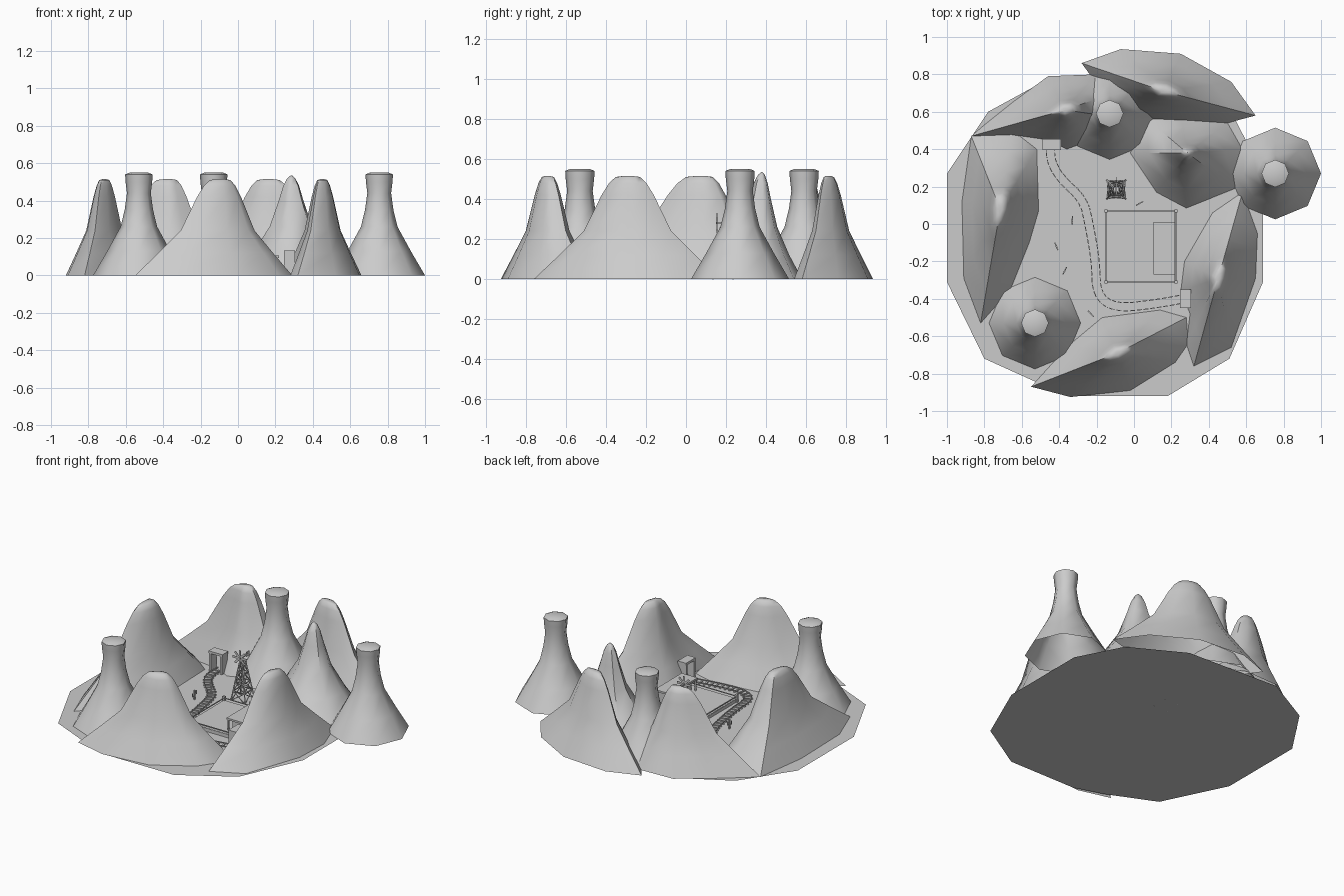
import bpy, bmesh, math
from mathutils import Vector, Matrix

cube = bpy.data.objects.get("Cube")
if cube:
    bpy.data.objects.remove(cube, do_unlink=True)

stone = bpy.data.materials.new("plain_grey")
stone.use_nodes = True
GREY = (0.6, 0.6, 0.6, 1)
stone.diffuse_color = GREY
stone.node_tree.nodes["Principled BSDF"].inputs["Base Color"].default_value = GREY


def finish(name, bm, smooth=None):
    """Turn a bmesh into a named object, optionally smooth below an angle."""
    mesh = bpy.data.meshes.new(name)
    bm.to_mesh(mesh)
    bm.free()
    mesh.materials.append(stone)
    if smooth:
        for poly in mesh.polygons:
            poly.use_smooth = True
        mesh.set_sharp_from_angle(angle=math.radians(smooth))
    obj = bpy.data.objects.new(name, mesh)
    bpy.context.scene.collection.objects.link(obj)
    return obj


def add_box(bm, centre, size, turn=0.0):
    matrix = (Matrix.Translation(centre) @ Matrix.Rotation(turn, 4, "Z")
              @ Matrix.Diagonal((*size, 1)))
    bmesh.ops.create_cube(bm, size=1, matrix=matrix)


def add_bar(bm, start, end, width):
    """Square bar between two points."""
    a, b = Vector(start), Vector(end)
    direction = b - a
    matrix = (Matrix.Translation((a + b) / 2)
              @ direction.to_track_quat("Z", "Y").to_matrix().to_4x4()
              @ Matrix.Diagonal((width, width, direction.length, 1)))
    bmesh.ops.create_cube(bm, size=1, matrix=matrix)


def loft(name, outline, centre, levels):
    """Open-bottomed rock: the outline shrinks toward the centre level by level."""
    bm = bmesh.new()
    c = Vector(centre)
    rings = []
    for z, scale in levels:
        ring = []
        for point in outline:
            p = c.lerp(Vector(point), scale)
            ring.append(bm.verts.new((p.x, p.y, z)))
        rings.append(ring)
    count = len(outline)
    for low, high in zip(rings, rings[1:]):
        for i in range(count):
            j = (i + 1) % count
            bm.faces.new((low[i], low[j], high[j], high[i]))
    bm.faces.new(rings[-1])
    bmesh.ops.recalc_face_normals(bm, faces=bm.faces)
    if bm.faces[:][-1].normal.z < 0:
        bmesh.ops.reverse_faces(bm, faces=bm.faces)
    return finish(name, bm, 50)


# Desert floor
bm = bmesh.new()
floor = [(-1, -.31), (-.8, -.72), (-.49, -.86), (-.3, -.92), (.18, -.92), (.51, -.72),
         (.69, -.31), (.69, .27), (.54, .56), (.2, .75), (-.45, .78), (-.78, .6), (-1, .27)]
bm.faces.new([bm.verts.new((x, y, 0)) for x, y in floor])
finish("desert_floor", bm)

# Long rounded mountains
SLOPE = [(0, 1), (.12, .73), (.24, .47), (.42, .28), (.48, .2), (.51, .13), (.515, .05)]
loft("left_mountain",
     [(-.87, .47), (-.92, .12), (-.91, -.29), (-.82, -.53), (-.66, -.35),
      (-.56, -.1), (-.51, .07), (-.52, .4), (-.65, .5)], (-.715, .08), SLOPE)
loft("front_mountain",
     [(-.55, -.87), (-.34, -.925), (-.02, -.89), (.22, -.74), (.29, -.64),
      (.28, -.5), (.14, -.46), (-.17, -.5), (-.35, -.65)], (-.09, -.69), SLOPE)
loft("right_mountain",
     [(.32, -.76), (.52, -.66), (.65, -.29), (.66, -.05), (.58, .17),
      (.42, .06), (.27, -.2), (.25, -.36), (.3, -.48), (.28, -.64)], (.45, -.29), SLOPE)
loft("back_mountain",
     [(.65, .58), (.52, .76), (.25, .91), (-.07, .935), (-.28, .86),
      (-.2, .75), (-.02, .58), (.25, .54), (.5, .54)], (.16, .71), SLOPE)
loft("back_left_mountain",
     [(-.03, .56), (-.05, .72), (-.2, .8), (-.46, .79), (-.65, .65), (-.8, .53),
      (-.87, .47), (-.6, .47), (-.46, .45), (-.36, .4), (-.2, .46)], (-.37, .61), SLOPE)

# Pointed peak
loft("pointed_peak",
     [(.07, .56), (-.02, .38), (.12, .17), (.28, .085), (.54, .19),
      (.58, .4), (.5, .54), (.25, .58)], (.285, .38),
     [(0, 1), (.12, .68), (.26, .38), (.4, .22), (.48, .14), (.52, .07), (.535, .01)])

# Rock pillars with a flared cap
PILLAR = [(0, 1), (.13, .69), (.26, .4), (.35, .31), (.44, .26),
          (.5, .29), (.54, .3), (.55, .2)]
for name, x, y in (("front_pillar", -.53, -.53), ("back_pillar", -.13, .59),
                   ("side_pillar", .755, .27)):
    octagon = [(x + .245 * math.cos(i * math.pi / 4), y + .245 * math.sin(i * math.pi / 4))
               for i in range(8)]
    loft(name, octagon, (x, y), PILLAR)

# Fenced yard
bm = bmesh.new()
add_box(bm, (.035, -.12, .012), (.37, .38, .024))
finish("yard_platform", bm)
bm = bmesh.new()
corners = [(-.15, -.31), (.225, -.31), (.225, .07), (-.15, .07)]
for (ax, ay), (bx, by) in zip(corners, corners[1:] + corners[:1]):
    add_box(bm, (ax, ay, .025), (.016, .016, .05))
    for z in (.02, .038):
        add_bar(bm, (ax, ay, z), (bx, by, z), .005)
finish("yard_fence", bm)

# House with a flat roof and porch posts
bm = bmesh.new()
add_box(bm, (.175, -.13, .05), (.07, .25, .1))
add_box(bm, (.163, -.13, .1), (.115, .28, .012))
for y in (-.26, -.17, -.09, 0):
    add_box(bm, (.112, y, .05), (.008, .008, .1))
finish("house", bm)

# Lattice windmill tower
bm = bmesh.new()
TX, TY, HUB = -.095, .185, .28


def tower_corner(i, z):
    half = .05 - .036 * z / .24
    sx, sy = ((-1, -1), (1, -1), (1, 1), (-1, 1))[i % 4]
    return (TX + sx * half, TY + sy * half, z)


stages = [0, .06, .12, .18, .24]
for i in range(4):
    add_bar(bm, tower_corner(i, 0), tower_corner(i, .26), .007)
    for low, high in zip(stages, stages[1:]):
        add_bar(bm, tower_corner(i, high), tower_corner(i + 1, high), .005)
        add_bar(bm, tower_corner(i, low), tower_corner(i + 1, high), .004)
        add_bar(bm, tower_corner(i + 1, low), tower_corner(i, high), .004)
add_bar(bm, (TX, TY, .24), (TX, TY, HUB), .008)
finish("windmill_tower", bm)
bm = bmesh.new()
add_bar(bm, (TX, TY - .035, HUB), (TX, TY + .05, HUB), .01)
add_box(bm, (TX, TY + .05, HUB), (.004, .03, .03))
for i in range(8):
    spin = Matrix.Rotation(i * math.pi / 4, 4, "Y")
    place = Matrix.Translation((TX, TY - .03, HUB)) @ spin @ Matrix.Translation((0, 0, .03))
    bmesh.ops.create_cube(bm, size=1, matrix=place @ Matrix.Diagonal((.014, .003, .042, 1)))
finish("windmill_blades", bm)

# Winding railway: two rails and sleepers along a smoothed path
path = [Vector(p) for p in ((.32, -.39), (.1, -.43), (-.1, -.45), (-.2, -.38), (-.205, -.2),
                            (-.24, 0), (-.27, .13), (-.4, .25), (-.45, .35), (-.44, .46))]
for _ in range(2):
    smooth = [path[0]]
    for a, b in zip(path, path[1:]):
        smooth += [a.lerp(b, .25), a.lerp(b, .75)]
    path = smooth + [path[-1]]
bm = bmesh.new()
carry = 0.0
for a, b in zip(path, path[1:]):
    step = b - a
    along = step.normalized()
    side = Vector((-along.y, along.x)) * .022
    for s in (-1, 1):
        p, q = a + side * s, b + side * s
        add_bar(bm, (p.x, p.y, .008), (q.x, q.y, .008), .005)
    while carry < step.length:
        spot = a + along * carry
        add_box(bm, (spot.x, spot.y, .003), (.01, .06, .006), math.atan2(along.y, along.x))
        carry += .035
    carry -= step.length
finish("railway", bm)

# Tunnel portals where the railway enters the rock
for name, x, y, turn in (("back_tunnel", -.44, .425, 0), ("side_tunnel", .275, -.4, math.pi / 2)):
    bm = bmesh.new()
    across = Vector((math.cos(turn), math.sin(turn), 0)) * .04
    for s in (-1, 1):
        add_box(bm, Vector((x, y, .06)) + across * s, (.014, .06, .12), turn)
    add_box(bm, (x, y, .125), (.1, .06, .015), turn)
    finish(name, bm)

# Small standing figures: thin body, legs and outstretched arms
for i, (x, y, turn) in enumerate(((-.33, .02, 1.55), (-.415, -.12, -1.2), (-.37, -.25, 1.1),
                                  (-.23, -.48, -.8), (.03, .11, .5))):
    bm = bmesh.new()
    along = Vector((math.cos(turn), math.sin(turn), 0))
    base = Vector((x, y, 0))
    add_box(bm, base + Vector((0, 0, .03)), (.012, .008, .06), turn)
    for s, z in ((-1, .025), (1, .032)):
        add_box(bm, base + along * s * .011 + Vector((0, 0, z)), (.022, .006, .006), turn)
        add_box(bm, base + along * s * .019 + Vector((0, 0, z + .01)), (.006, .006, .02), turn)
    finish("cactus_%d" % (i + 1), bm)
